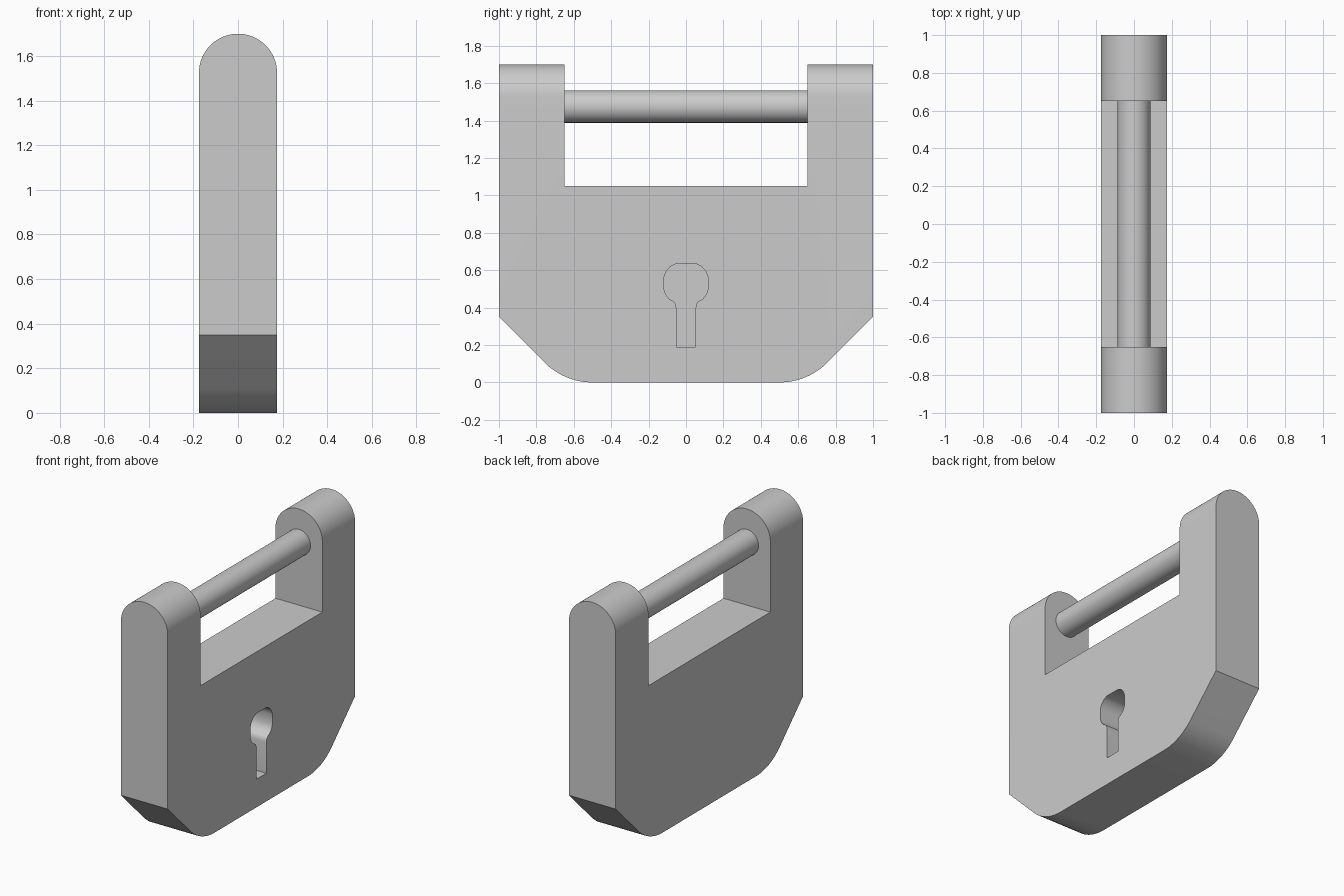
import bpy, bmesh
from math import sin, cos, pi
from mathutils import Vector

if "Cube" in bpy.data.objects:
    bpy.data.objects.remove(bpy.data.objects["Cube"])


def prism(name, outline, place, lo, hi):
    """Extrude a 2D outline between lo and hi; place(u, v, d) gives the 3D point."""
    bm = bmesh.new()
    face = bm.faces.new([bm.verts.new(place(u, v, lo)) for u, v in outline])
    ext = bmesh.ops.extrude_face_region(bm, geom=[face])
    shift = Vector(place(0, 0, hi)) - Vector(place(0, 0, lo))
    bmesh.ops.translate(bm, vec=shift, verts=[g for g in ext["geom"] if isinstance(g, bmesh.types.BMVert)])
    bmesh.ops.recalc_face_normals(bm, faces=bm.faces)
    mesh = bpy.data.meshes.new(name)
    bm.to_mesh(mesh)
    bm.free()
    obj = bpy.data.objects.new(name, mesh)
    bpy.context.collection.objects.link(obj)
    return obj


def along_x(u, v, d):
    return (d, u, v)


def along_y(u, v, d):
    return (u, d, v)


def arc(cu, cv, r, a0, a1, n):
    return [(cu + r * cos(a0 + (a1 - a0) * i / n), cv + r * sin(a0 + (a1 - a0) * i / n)) for i in range(n + 1)]


def mirrored(half):
    return half + [(-u, v) for u, v in reversed(half)]


def activate(obj):
    bpy.ops.object.select_all(action='DESELECT')
    obj.select_set(True)
    bpy.context.view_layer.objects.active = obj


def boolean(obj, cutter, operation):
    cutter.hide_render = True
    mod = obj.modifiers.new(operation.title(), 'BOOLEAN')
    mod.operation, mod.object, mod.solver = operation, cutter, 'EXACT'
    activate(obj)
    bpy.ops.object.modifier_apply(modifier=mod.name)
    bpy.data.objects.remove(cutter)


# Lock body: U-shaped side outline with chamfered, rounded lower corners
half = arc(0.5, 0.362, 0.362, -pi / 2, -pi / 4, 12) + [(1, 0.35), (1, 1.8), (0.65, 1.8), (0.65, 1.05)]
body = prism("lock_body", mirrored(half), along_x, -0.3, 0.3)

# Trim to thickness and round the tops of both arms
slab = [(0.175, -0.2)] + arc(0, 1.525, 0.175, 0, pi, 40) + [(-0.175, -0.2)]
boolean(body, prism("slab_trim", slab, along_y, -1.2, 1.2), 'INTERSECT')

# Blind keyhole in the right face only
key = [(0.052, 0.19), (0.052, 0.40), (0.056, 0.42), (0.065, 0.432), (0.09, 0.447), (0.107, 0.468),
       (0.117, 0.495), (0.117, 0.565), (0.105, 0.595), (0.083, 0.62), (0.055, 0.634)]
boolean(body, prism("keyhole_cutter", mirrored(key), along_x, -0.03, 0.3), 'DIFFERENCE')

# Locking bar between the arms
bar = prism("shackle_bar", arc(0, 1.475, 0.087, 0, 2 * pi, 48)[:-1], along_y, -0.66, 0.66)

for obj in (body, bar):
    activate(obj)
    bpy.ops.object.shade_smooth_by_angle(angle=pi / 6)
